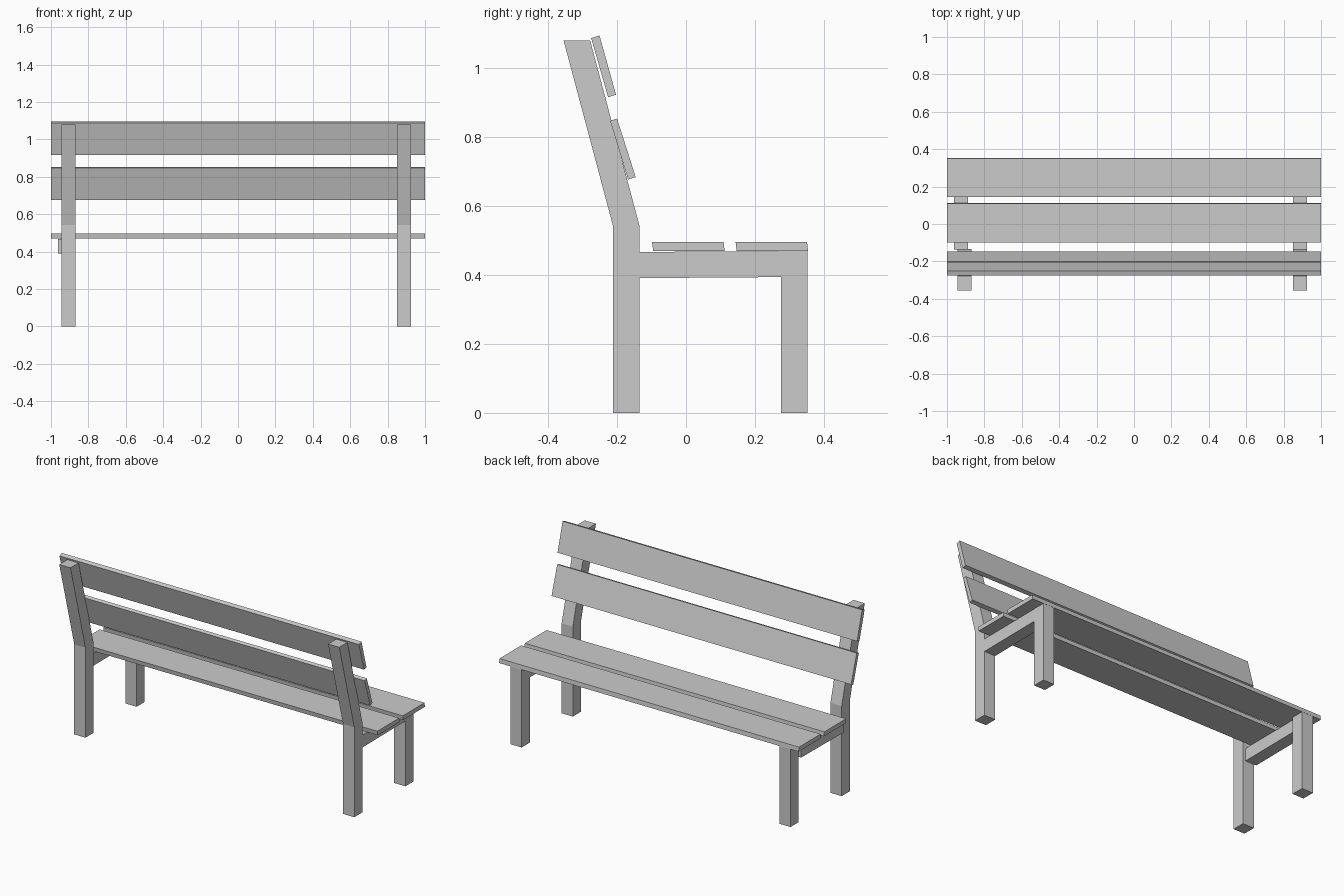
import bpy, bmesh

if "Cube" in bpy.data.objects:
    bpy.data.objects.remove(bpy.data.objects["Cube"])


def extrude_profile(name, profile, x0, x1):
    """Solid made from a (y, z) outline stretched from x0 to x1."""
    bm = bmesh.new()
    face = bm.faces.new([bm.verts.new((x0, y, z)) for y, z in profile])
    ext = bmesh.ops.extrude_face_region(bm, geom=[face])
    moved = [g for g in ext["geom"] if isinstance(g, bmesh.types.BMVert)]
    bmesh.ops.translate(bm, verts=moved, vec=(x1 - x0, 0, 0))
    bmesh.ops.recalc_face_normals(bm, faces=bm.faces)
    mesh = bpy.data.meshes.new(name)
    bm.to_mesh(mesh)
    bm.free()
    obj = bpy.data.objects.new(name, mesh)
    bpy.context.collection.objects.link(obj)
    return obj


THICK = 0.075

rear_leg = [(-.212, 0), (-.135, 0), (-.135, .543), (-.278, 1.08),
            (-.355, 1.08), (-.212, .543)]
front_leg = [(.276, 0), (.353, 0), (.353, .47), (.276, .47)]
rail = [(-.135, .391), (.276, .394), (.276, .469), (-.135, .467)]

# End frames: bent rear leg, short front leg, rail (left rail sits a little outward)
for side, x, rail_x in (("left", -.945, -.962), ("right", .85, .85)):
    extrude_profile(f"{side}_rear_leg", rear_leg, x, x + THICK)
    extrude_profile(f"{side}_front_leg", front_leg, x, x + THICK)
    extrude_profile(f"{side}_seat_rail", rail, rail_x, rail_x + THICK)

# Seat and backrest boards
boards = {
    "rear_seat_board": [(-.095, .47), (.112, .47), (.109, .496), (-.099, .496)],
    "front_seat_board": [(.147, .47), (.354, .47), (.351, .496), (.144, .496)],
    "lower_back_board": [(-.220, .847), (-.200, .854), (-.146, .684), (-.168, .677)],
    "upper_back_board": [(-.275, 1.087), (-.251, 1.095), (-.203, .923), (-.226, .916)],
}
for name, outline in boards.items():
    extrude_profile(name, outline, -1, 1)
